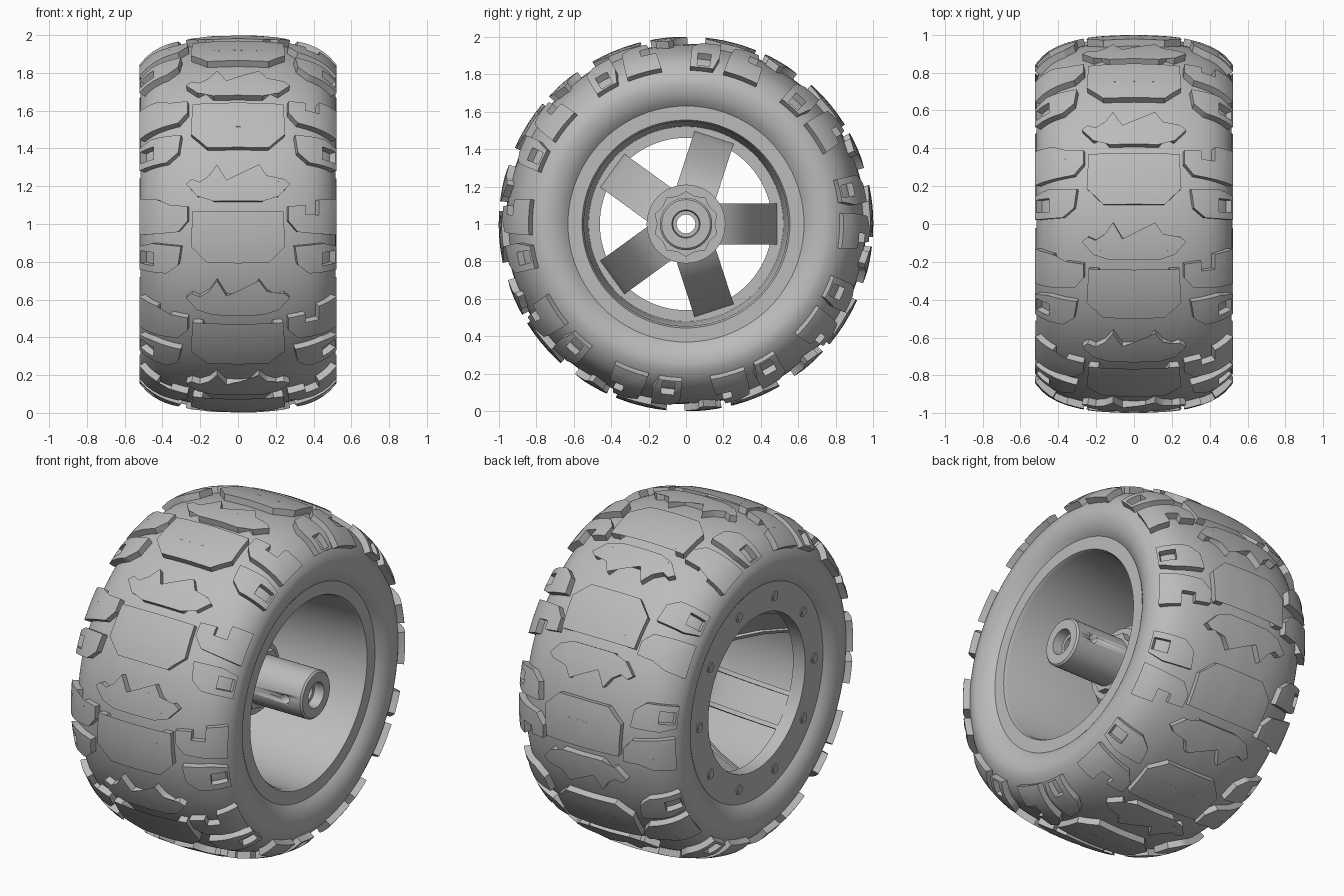
import bpy, bmesh, math
from math import sin, cos, radians, pi, tau
from mathutils import Vector, Matrix

cube = bpy.data.objects.get("Cube")
if cube:
    bpy.data.objects.remove(cube)

grey = bpy.data.materials.new("plain_grey")
grey.use_nodes = True
tone = (0.5, 0.5, 0.5, 1)
grey.diffuse_color = tone
grey.node_tree.nodes["Principled BSDF"].inputs["Base Color"].default_value = tone


def finish(name, bm, angle=30):
    """Turn a bmesh into a shaded object placed on the axle."""
    bmesh.ops.recalc_face_normals(bm, faces=bm.faces)
    mesh = bpy.data.meshes.new(name)
    bm.to_mesh(mesh)
    bm.free()
    mesh.materials.append(grey)
    obj = bpy.data.objects.new(name, mesh)
    bpy.context.collection.objects.link(obj)
    obj.location.z = 1
    bpy.ops.object.select_all(action="DESELECT")
    obj.select_set(True)
    bpy.context.view_layer.objects.active = obj
    bpy.ops.object.shade_smooth_by_angle(angle=radians(angle))
    return obj


def repeat(obj, count):
    """Copy a part evenly around the axle."""
    start = obj.rotation_euler.x
    for k in range(1, count):
        copy = obj.copy()
        copy.rotation_euler.x = start + k * tau / count
        bpy.context.collection.objects.link(copy)


def revolve(name, profile, steps=96, closed=True):
    """Spin (x, radius) points around the x axis."""
    bm = bmesh.new()
    rings = [[bm.verts.new((x, r * cos(k * tau / steps), r * sin(k * tau / steps)))
              for k in range(steps)] for x, r in profile]
    pairs = list(zip(rings, rings[1:]))
    if closed:
        pairs.append((rings[-1], rings[0]))
    for a, b in pairs:
        for k in range(steps):
            n = (k + 1) % steps
            bm.faces.new((a[k], a[n], b[n], b[k]))
    return finish(name, bm)


def prism(bm, outline, y0, y1):
    """Extrude an (x, z) outline from y0 to y1."""
    face = bm.faces.new([bm.verts.new((x, y0, z)) for x, z in outline])
    cap = face.copy()
    new = bmesh.ops.extrude_face_region(bm, geom=[face])["geom"]
    moved = [v for v in new if isinstance(v, bmesh.types.BMVert)]
    bmesh.ops.translate(bm, verts=moved, vec=(0, y1 - y0, 0))
    bmesh.ops.remove_doubles(bm, verts=bm.verts, dist=1e-5)


# Tyre cross-section, smoothed and measured along its length
keys = [(-.1, .96), (0, .962), (.2, .952), (.33, .926), (.42, .888), (.48, .835),
        (.512, .775), (.514, .72), (.495, .665), (.455, .615), (.42, .6)]
section = []
for p in range(len(keys) - 3):
    a, b, c, d = [Vector(q) for q in keys[p:p + 4]]
    for s in range(6):
        t = s / 6
        section.append(b + (c - a) * t / 2 + (a * 2 - b * 5 + c * 4 - d) * t * t / 2
                       + (b * 3 - a - c * 3 + d) * t ** 3 / 2)
section.append(Vector(keys[-2]))
inner = [Vector((-p.x, p.y)) for p in reversed(section[1:])]
revolve("tyre", inner + section, 120, closed=False)


def on_tyre(u, degrees, height):
    """Point at distance u across the tyre, raised by height."""
    side, left = (-1 if u < 0 else 1), abs(u)
    for a, b in zip(section, section[1:]):
        step = b - a
        if left <= step.length:
            break
        left -= step.length
    step.normalize()
    p = a + step * left + Vector((-step.y, step.x)) * height
    t = radians(degrees)
    return Vector((p.x * side, -p.y * cos(t), p.y * sin(t)))


def tread(name, outline, hole=None):
    """Raised tread block wrapped on the tyre and repeated around it."""
    bm = bmesh.new()
    bm.faces.new([bm.verts.new((u, t, 0)) for u, t in outline])
    bmesh.ops.triangulate(bm, faces=bm.faces)
    cuts = [(Vector((k * .04, 0, 0)), Vector((1, 0, 0))) for k in range(-14, 15)]
    cuts += [(Vector((0, k * 3, 0)), Vector((0, 1, 0))) for k in range(-2, 12)]
    if hole:
        u0, u1, t0, t1 = hole
        cuts += [(Vector((u, 0, 0)), Vector((1, 0, 0))) for u in (u0, u1)]
        cuts += [(Vector((0, t, 0)), Vector((0, 1, 0))) for t in (t0, t1)]
    for co, no in cuts:
        bmesh.ops.bisect_plane(bm, geom=bm.verts[:] + bm.edges[:] + bm.faces[:],
                               plane_co=co, plane_no=no, dist=1e-5)
    if hole:
        gone = [f for f in bm.faces if u0 < f.calc_center_median().x < u1
                and t0 < f.calc_center_median().y < t1]
        bmesh.ops.delete(bm, geom=gone, context="FACES")
    new = bmesh.ops.extrude_face_region(bm, geom=bm.faces[:])["geom"]
    top = {v for v in new if isinstance(v, bmesh.types.BMVert)}
    for v in bm.verts:
        v.co = on_tyre(v.co.x, v.co.y - 12, .038 if v in top else -.012)
    repeat(finish(name, bm, 35), 10)


def mirrored(half):
    return half + [(-u, t) for u, t in reversed(half) if u > 0]


# Centre treads: large notched block and small winged block
tread("large_centre_tread", mirrored(
    [(0, 0), (.16, 0), (.245, 5), (.235, 16), (.185, 16), (.12, 7), (0, 7)]))
tread("winged_centre_tread", mirrored(
    [(0, 19), (.13, 19), (.17, 22), (.21, 20.5), (.27, 24.5), (.24, 26),
     (.2, 25), (.15, 27), (.11, 30.5), (.06, 25.5), (0, 25.5)]))

# Shoulder treads on both sides
window_block = [(.53, -4.5), (.37, -4), (.31, -1), (.295, 5), (.45, 5.5), (.53, 4)]
hook_block = [(.53, 8), (.31, 9.5), (.26, 13), (.26, 17.5), (.35, 18), (.35, 15),
              (.42, 15), (.42, 20), (.53, 21)]
for side, label in ((1, "left"), (-1, "right")):
    hole = (.44, .52, -2, 2.5) if side > 0 else (-.52, -.44, -2, 2.5)
    tread(label + "_window_tread", [(u * side, t) for u, t in window_block], hole)
    tread(label + "_hook_tread", [(u * side, t) for u, t in hook_block])

# Rim: open barrel on one side, bolted ring on the other
revolve("rim", [(.47, .63), (.47, .555), (.45, .545), (-.39, .52), (-.39, .46),
                (-.47, .46), (-.47, .63), (-.4, .63), (-.3, .58), (.3, .58), (.4, .63)])

# Bolts sunk in the ring
bm = bmesh.new()
for radius, depth in ((.029, .006), (.018, .014)):
    bmesh.ops.create_cone(bm, cap_ends=True, segments=16, radius1=radius, radius2=radius,
                          depth=depth, matrix=Matrix.Translation((-.472, 0, .545))
                          @ Matrix.Rotation(pi / 2, 4, "Y"))
bolt = finish("bolt", bm)
bolt.rotation_euler.x = radians(18)
repeat(bolt, 10)

# Channel-shaped spokes sweeping from the ring to the deep hub
path = [(-.44, .49), (-.36, .455), (-.22, .4), (-.08, .32), (.02, .24), (.06, .16)]


def band(back, front):
    return [(x + front, r) for x, r in path] + [(x + back, r) for x, r in reversed(path)]


bm = bmesh.new()
prism(bm, band(0, .04), -.11, .11)
for y in (-.11, .085):
    prism(bm, band(-.03, .03), y, y + .025)
spoke = finish("spoke", bm)
spoke.rotation_euler.x = -pi / 2
repeat(spoke, 5)

# Hub disc, twelve-point nut and hollow axle shaft
revolve("hub", [(-.02, .05), (-.02, .21), (.13, .21), (.13, .05)], 64)
bm = bmesh.new()
star = [((.175 if k % 2 else .155) * cos(k * pi / 10), (.175 if k % 2 else .155)
         * sin(k * pi / 10)) for k in range(20)]
lower, upper = [[bm.verts.new((x, y, z)) for y, z in star] for x in (.12, .17)]
hub_ring = [bm.verts.new((.17, .1 * cos(k * pi / 10), .1 * sin(k * pi / 10))) for k in range(20)]
for k in range(20):
    n = (k + 1) % 20
    bm.faces.new((lower[k], lower[n], upper[n], upper[k]))
    bm.faces.new((upper[k], upper[n], hub_ring[n], hub_ring[k]))
finish("hub_nut", bm)
shaft = revolve("axle_shaft", [(.1, .05), (.1, .14), (.51, .14), (.52, .13), (.52, .075),
                               (.46, .07), (.46, .05)], 48)

# Cross pin hole through the shaft
bm = bmesh.new()
bmesh.ops.create_cone(bm, cap_ends=True, segments=20, radius1=.027, radius2=.027, depth=.5,
                      matrix=Matrix.Translation((.41, 0, 0)) @ Matrix.Rotation(pi / 2, 4, "X"))
cutter = finish("pin_cutter", bm)
cutter.hide_render = True
cut = shaft.modifiers.new("pin_hole", "BOOLEAN")
cut.operation, cut.object, cut.solver = "DIFFERENCE", cutter, "EXACT"
bpy.context.view_layer.objects.active = shaft
bpy.ops.object.modifier_apply(modifier=cut.name)
bpy.data.objects.remove(cutter)
